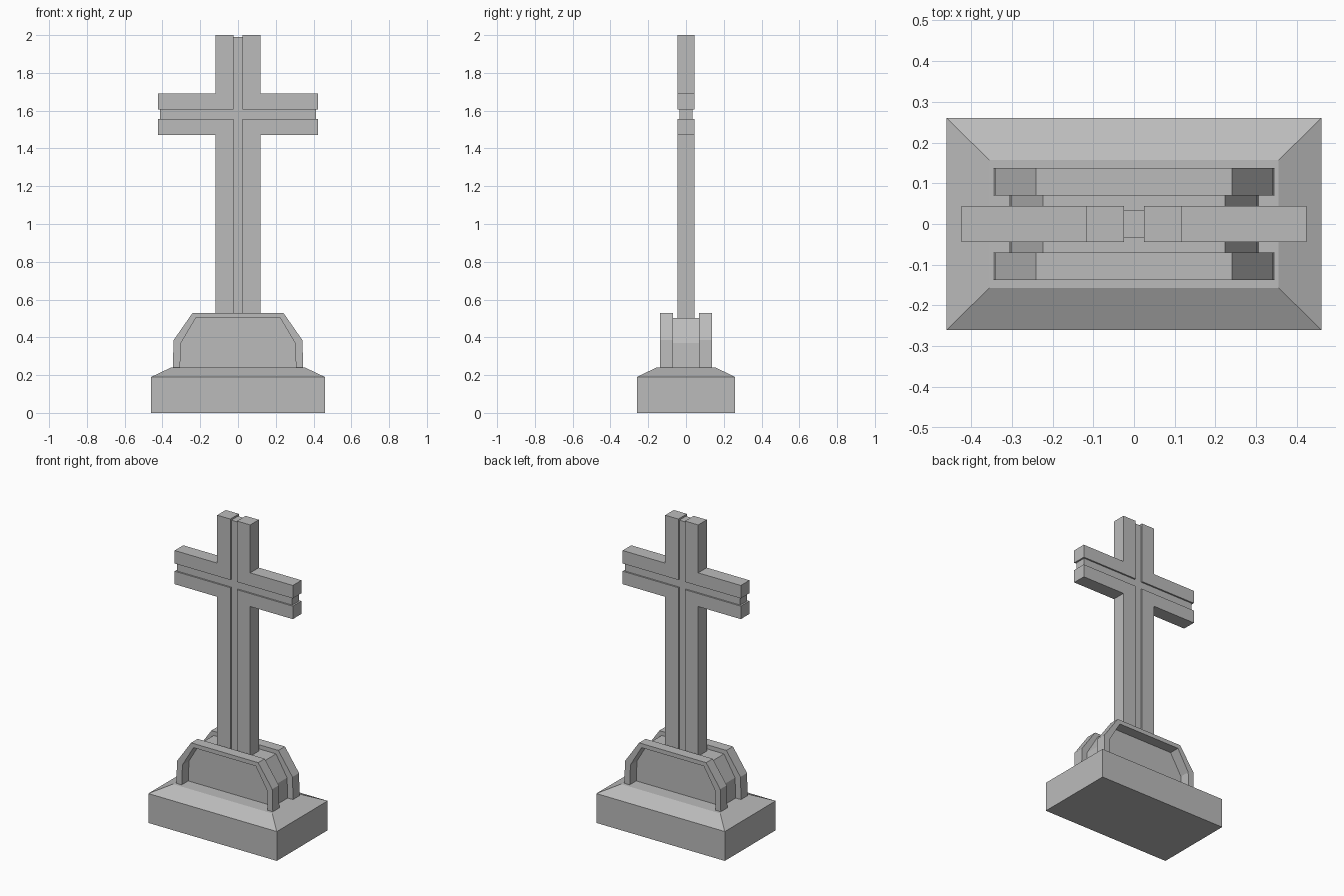
import bpy, bmesh

cube = bpy.data.objects.get("Cube")
if cube:
    bpy.data.objects.remove(cube, do_unlink=True)

STONE = (0.5, 0.5, 0.5, 1.0)
stone = bpy.data.materials.new("grey stone")
stone.use_nodes = True
stone.diffuse_color = STONE
stone.node_tree.nodes["Principled BSDF"].inputs["Base Color"].default_value = STONE


def finish(name, bm):
    bmesh.ops.recalc_face_normals(bm, faces=bm.faces)
    mesh = bpy.data.meshes.new(name)
    bm.to_mesh(mesh)
    bm.free()
    mesh.materials.append(stone)
    obj = bpy.data.objects.new(name, mesh)
    bpy.context.collection.objects.link(obj)
    return obj


def prism(name, outline, y0, y1):
    """Extrude an (x, z) outline from y0 to y1."""
    bm = bmesh.new()
    face = bm.faces.new([bm.verts.new((x, y0, z)) for x, z in outline])
    new = bmesh.ops.extrude_face_region(bm, geom=[face])["geom"]
    verts = [v for v in new if isinstance(v, bmesh.types.BMVert)]
    bmesh.ops.translate(bm, verts=verts, vec=(0, y1 - y0, 0))
    return finish(name, bm)


def mirrored(half):
    """Complete a right-hand outline with its mirror image."""
    return half + [(-x, z) for x, z in reversed(half)]


# Plinth: block with a sloped top
bm = bmesh.new()
rings = [[bm.verts.new((sx * w, sy * d, z)) for sx, sy in ((-1, -1), (1, -1), (1, 1), (-1, 1))]
         for w, d, z in ((0.46, 0.26, 0), (0.46, 0.26, 0.19), (0.355, 0.157, 0.24))]
bm.faces.new(rings[0])
bm.faces.new(rings[-1])
for low, high in zip(rings, rings[1:]):
    for i in range(4):
        j = (i + 1) % 4
        bm.faces.new((low[i], low[j], high[j], high[i]))
finish("plinth", bm)

# Pedestal: core between two raised arch frames
BASE = 0.238
outer = [(0.345, BASE), (0.341, 0.385), (0.24, 0.53)]
inner = [(0.307, BASE), (0.302, 0.37), (0.223, 0.503)]
prism("pedestal_core", mirrored(inner), -0.07, 0.07)
arch = mirrored(outer) + mirrored(inner)[::-1]
for name, side in (("front_frame", -1), ("back_frame", 1)):
    prism(name, arch, side * 0.07, side * 0.137)

# Cross: four raised quarters around a thinner core, leaving grooves
FOOT, TOP, ARM = 0.45, 2.0, 0.423
POST, GROOVE = 0.118, 0.024
ARM_LOW, GROOVE_LOW, GROOVE_HIGH, ARM_HIGH = 1.472, 1.556, 1.606, 1.69
DEPTH, CORE_DEPTH = 0.044, 0.034
for name, s in (("left", 1), ("right", -1)):
    for level, end, edge, groove in (("lower", FOOT, ARM_LOW, GROOVE_LOW),
                                     ("upper", TOP, ARM_HIGH, GROOVE_HIGH)):
        outline = [(GROOVE, end), (POST, end), (POST, edge),
                   (ARM, edge), (ARM, groove), (GROOVE, groove)]
        prism(f"cross_{level}_{name}", [(s * x, z) for x, z in outline], -DEPTH, DEPTH)
core = [(GROOVE, FOOT), (GROOVE, GROOVE_LOW), (ARM - 0.011, GROOVE_LOW),
        (ARM - 0.011, GROOVE_HIGH), (GROOVE, GROOVE_HIGH), (GROOVE, TOP - 0.011)]
prism("cross_core", mirrored(core), -CORE_DEPTH, CORE_DEPTH)
